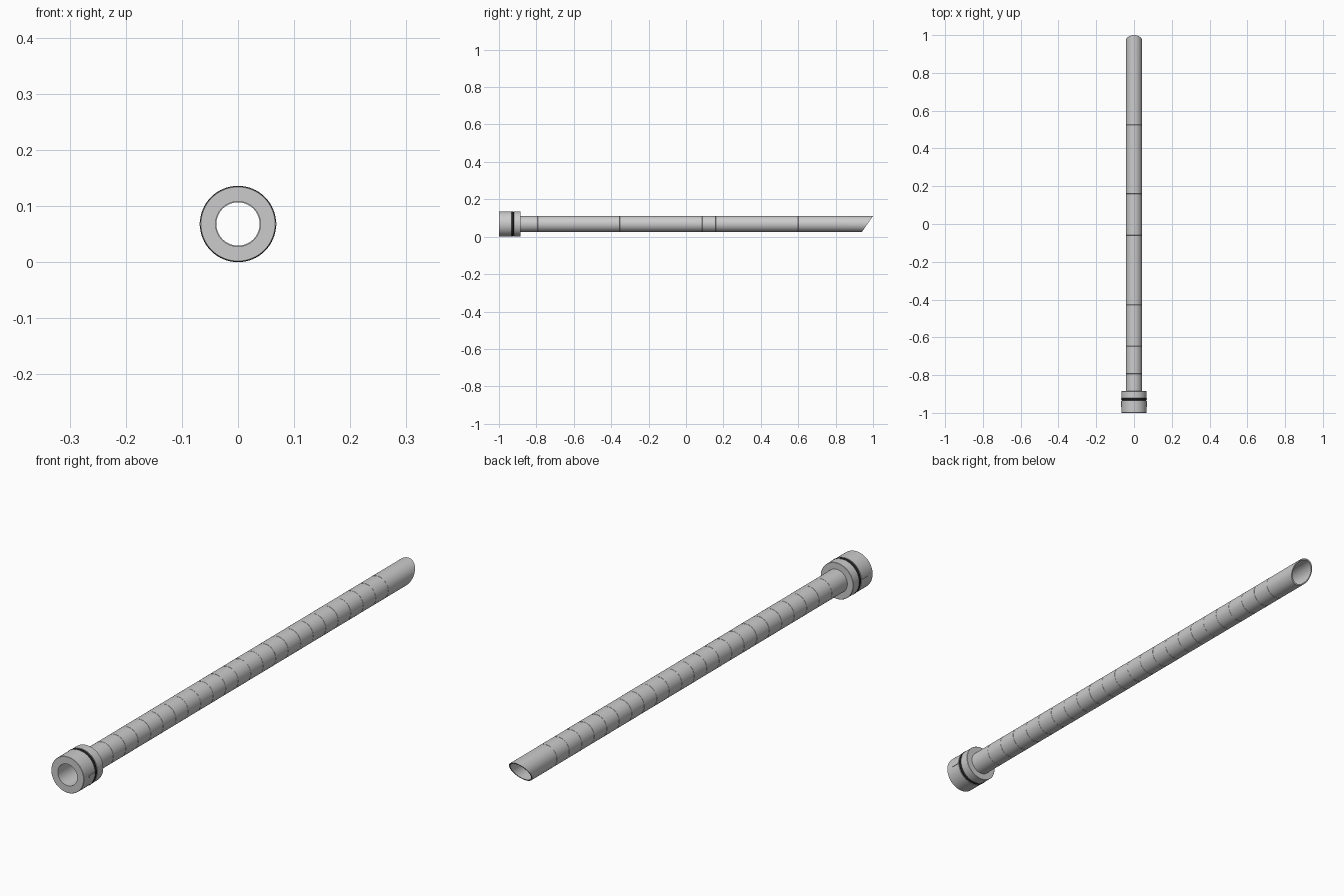
import bpy, bmesh, math

if "Cube" in bpy.data.objects:
    bpy.data.objects.remove(bpy.data.objects["Cube"])

CZ = 0.068      # axis height
SEG = 64


def lathe(name, profile, cut=None):
    """Revolve a closed (radius, y) profile about the long axis; optional slanted end cut."""
    bm = bmesh.new()
    rings = []
    for r, y in profile:
        rings.append([bm.verts.new((r * math.sin(2 * math.pi * i / SEG), y,
                                    CZ + r * math.cos(2 * math.pi * i / SEG)))
                      for i in range(SEG)])
    for a, b in zip(rings, rings[1:] + rings[:1]):
        for i in range(SEG):
            j = (i + 1) % SEG
            bm.faces.new((a[i], a[j], b[j], b[i]))
    if cut:
        bmesh.ops.bisect_plane(bm, geom=bm.verts[:] + bm.edges[:] + bm.faces[:],
                               plane_co=cut[0], plane_no=cut[1], clear_outer=True)
        bmesh.ops.bridge_loops(bm, edges=[e for e in bm.edges if e.is_boundary])
    bmesh.ops.recalc_face_normals(bm, faces=bm.faces[:])
    return finish(name, bm)


def finish(name, bm):
    me = bpy.data.meshes.new(name)
    bm.to_mesh(me)
    bm.free()
    ob = bpy.data.objects.new(name, me)
    bpy.context.collection.objects.link(ob)
    bpy.ops.object.select_all(action='DESELECT')
    ob.select_set(True)
    bpy.context.view_layer.objects.active = ob
    bpy.ops.object.shade_smooth_by_angle(angle=math.radians(30))
    return ob


# Long thin-walled tube with evenly spaced depth marks and a slanted tip
RO, RI = 0.043, 0.0385
outer = [(RO, -0.90)]
for k in range(-11, 12):
    y = 0.013 + 0.0733 * k
    outer += [(RO, y - 0.0008), (RO - 0.0006, y - 0.0005),
              (RO - 0.0006, y + 0.0005), (RO, y + 0.0008)]
lathe("tube", outer + [(RO, 1.05), (RI, 1.05), (RI, -0.90)],
      cut=((0, 1.0, CZ + RO), (0, 0.086, -0.06)))

# Hub collar with a seal groove
R = 0.067
lathe("hub", [(0.0400, -1.0), (R - 0.001, -1.0), (R, -0.999),
              (R, -0.934), (0.060, -0.934), (0.060, -0.920), (R, -0.920),
              (R, -0.886), (R - 0.001, -0.885), (0.0425, -0.885),
              (0.0425, -0.90), (0.0400, -0.90)])

# Dark seal ring seated in the groove
seal = lathe("seal_ring", [(0.061 + 0.007 * math.sin(math.pi * t / 10),
                            -0.927 - 0.007 * math.cos(math.pi * t / 10))
                           for t in range(11)] + [(0.059, -0.920), (0.059, -0.934)])
mat = bpy.data.materials.new("black_rubber")
mat.diffuse_color = (0.015, 0.015, 0.017, 1)
mat.use_nodes = True
mat.node_tree.nodes["Principled BSDF"].inputs["Base Color"].default_value = mat.diffuse_color
seal.data.materials.append(mat)

# Small locating ribs on both sides of the hub
for side, label in ((-1, "left"), (1, "right")):
    bm = bmesh.new()
    bmesh.ops.create_cube(bm, size=1)
    bmesh.ops.scale(bm, vec=(0.006, 0.034, 0.008), verts=bm.verts)
    bmesh.ops.translate(bm, vec=(side * 0.0655, -0.953, CZ), verts=bm.verts)
    finish(label + "_rib", bm)
